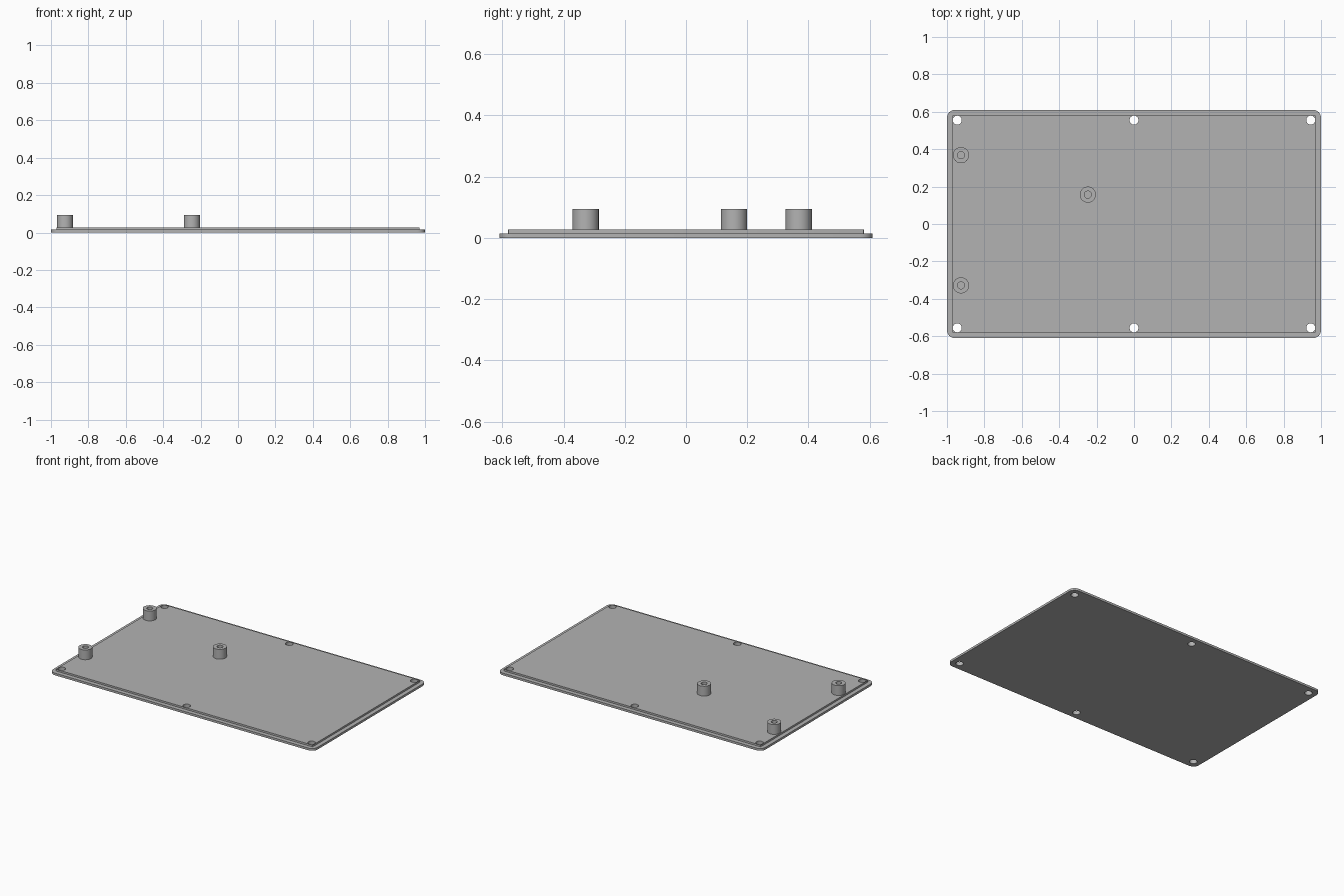
import bpy
import bmesh
import math

old = bpy.data.objects.get("Cube")
if old:
    bpy.data.objects.remove(old, do_unlink=True)

grey = bpy.data.materials.new("plain grey")
grey.use_nodes = True
grey.diffuse_color = (0.45, 0.45, 0.45, 1)
grey.node_tree.nodes["Principled BSDF"].inputs["Base Color"].default_value = grey.diffuse_color


def circle(cx, cy, r, n=32):
    return [(cx + r * math.cos(math.tau * i / n), cy + r * math.sin(math.tau * i / n))
            for i in range(n)]


def rounded_rect(hx, hy, r, steps=8):
    points = []
    for q, (sx, sy) in enumerate([(1, 1), (-1, 1), (-1, -1), (1, -1)]):
        for i in range(steps + 1):
            a = (q + i / steps) * math.pi / 2
            points.append((sx * (hx - r) + r * math.cos(a), sy * (hy - r) + r * math.sin(a)))
    return points


def solid(name, outlines, z0, z1):
    """Extrude a flat outline, with any inner outlines left open as holes."""
    curve = bpy.data.curves.new(name, "CURVE")
    curve.dimensions = "2D"
    curve.fill_mode = "BOTH"
    curve.extrude = (z1 - z0) / 2
    for outline in outlines:
        spline = curve.splines.new("POLY")
        spline.points.add(len(outline) - 1)
        for point, (x, y) in zip(spline.points, outline):
            point.co = (x, y, 0, 1)
        spline.use_cyclic_u = True
    obj = bpy.data.objects.new(name, curve)
    obj.location.z = (z0 + z1) / 2
    bpy.context.collection.objects.link(obj)
    bpy.ops.object.select_all(action="DESELECT")
    obj.select_set(True)
    bpy.context.view_layer.objects.active = obj
    bpy.ops.object.convert(target="MESH")
    obj = bpy.context.view_layer.objects.active

    # Weld caps to walls so the part is closed
    bm = bmesh.new()
    bm.from_mesh(obj.data)
    bmesh.ops.remove_doubles(bm, verts=bm.verts, dist=0.0001)
    bmesh.ops.recalc_face_normals(bm, faces=bm.faces)
    bm.to_mesh(obj.data)
    bm.free()
    obj.data.materials.clear()
    obj.data.materials.append(grey)
    bpy.ops.object.shade_smooth_by_angle(angle=math.radians(30))
    return obj


# Screw holes run through both layers of the cover
screw_holes = [circle(x, y, 0.024) for x in (-0.945, 0, 0.945) for y in (-0.555, 0.555)]
PLATE_TOP, LIP_TOP, POST_TOP = 0.015, 0.027, 0.094

solid("base_plate", [rounded_rect(1, 0.61, 0.042)] + screw_holes, 0, PLATE_TOP)
solid("raised_lip", [rounded_rect(0.971, 0.581, 0.004, 2)] + screw_holes, PLATE_TOP, LIP_TOP)

# Hollow mounting posts
posts = {"rear_post": (-0.925, 0.368), "front_post": (-0.925, -0.328),
         "middle_post": (-0.247, 0.157)}
for name, (x, y) in posts.items():
    solid(name, [circle(x, y, 0.043, 48), circle(x, y, 0.019)], LIP_TOP, POST_TOP)
